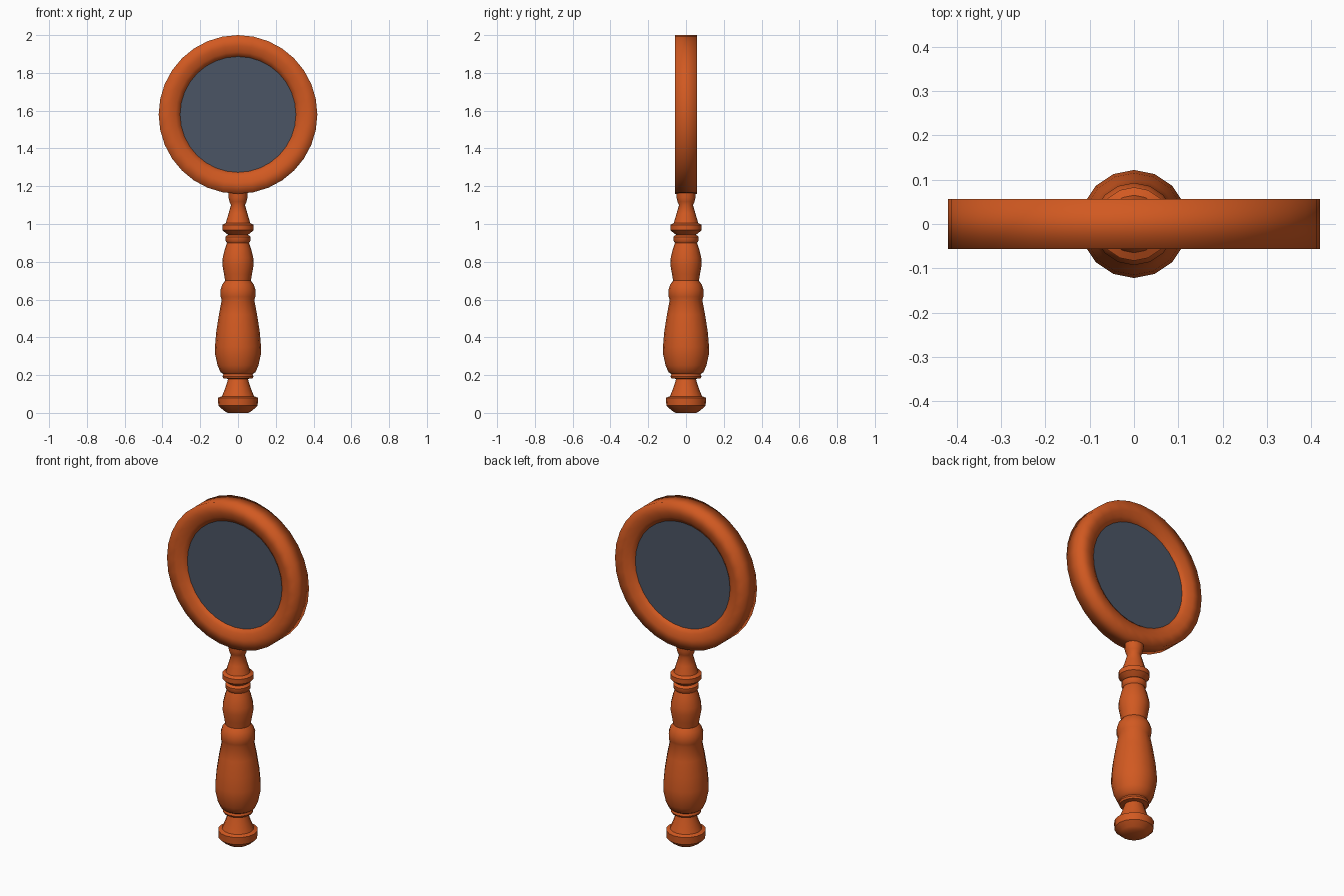
import bpy, bmesh, math
from mathutils import Matrix

if "Cube" in bpy.data.objects:
    bpy.data.objects.remove(bpy.data.objects["Cube"])


def material(name, color):
    m = bpy.data.materials.new(name)
    m.diffuse_color = (*color, 1)
    m.use_nodes = True
    m.node_tree.nodes["Principled BSDF"].inputs["Base Color"].default_value = m.diffuse_color
    return m


def lathe(name, profile, sides, mat, closed=False, angle=40):
    """Revolve (radius, height) points around z."""
    bm = bmesh.new()
    rings = []
    for r, h in profile:
        rings.append([bm.verts.new((r * math.cos(2 * math.pi * i / sides),
                                    r * math.sin(2 * math.pi * i / sides), h))
                      for i in range(sides)])
    pairs = list(zip(rings, rings[1:]))
    if closed:
        pairs.append((rings[-1], rings[0]))
    else:
        bm.faces.new(rings[0][::-1])
        bm.faces.new(rings[-1])
    for a, b in pairs:
        for i in range(sides):
            j = (i + 1) % sides
            bm.faces.new((a[i], a[j], b[j], b[i]))
    bmesh.ops.recalc_face_normals(bm, faces=bm.faces)
    mesh = bpy.data.meshes.new(name)
    bm.to_mesh(mesh)
    bm.free()
    ob = bpy.data.objects.new(name, mesh)
    bpy.context.collection.objects.link(ob)
    mesh.materials.append(mat)
    bpy.ops.object.select_all(action='DESELECT')
    ob.select_set(True)
    bpy.context.view_layer.objects.active = ob
    bpy.ops.object.shade_smooth_by_angle(angle=math.radians(angle))
    return ob


wood = material("orange_wood", (0.64, 0.10, 0.015))
glass = material("mirror_glass", (0.07, 0.09, 0.13))

# Turned handle, from the foot up to the neck
lathe("handle", [
    (0.055, 0), (0.075, 0.012), (0.104, 0.038), (0.106, 0.08), (0.085, 0.088),
    (0.068, 0.13), (0.052, 0.18), (0.077, 0.183), (0.082, 0.193), (0.077, 0.205),
    (0.092, 0.215), (0.108, 0.25), (0.121, 0.31), (0.122, 0.35), (0.115, 0.43),
    (0.101, 0.52), (0.086, 0.6), (0.092, 0.615), (0.093, 0.65), (0.083, 0.68),
    (0.068, 0.70), (0.074, 0.735), (0.083, 0.785), (0.081, 0.82), (0.069, 0.87),
    (0.058, 0.9), (0.067, 0.912), (0.067, 0.932), (0.053, 0.943), (0.066, 0.953),
    (0.083, 0.967), (0.083, 0.995), (0.065, 1.005), (0.05, 1.055), (0.037, 1.1),
    (0.045, 1.118), (0.05, 1.14), (0.05, 1.19)], 16, wood)

# Round frame, same on front and back
side = [(0.305, 0.03), (0.33, 0.046), (0.362, 0.057), (0.42, 0.057)]
frame = lathe("mirror_frame", side + [(r, -y) for r, y in reversed(side)],
              32, wood, closed=True, angle=120)

# Glass, visible from both sides
disc = lathe("mirror_glass", [(0.308, -0.031), (0.308, 0.031)], 32, glass)

# Stand both discs upright at the head
for ob in (frame, disc):
    ob.matrix_world = Matrix.Translation((0, 0, 1.58)) @ Matrix.Rotation(math.pi / 2, 4, 'X')
